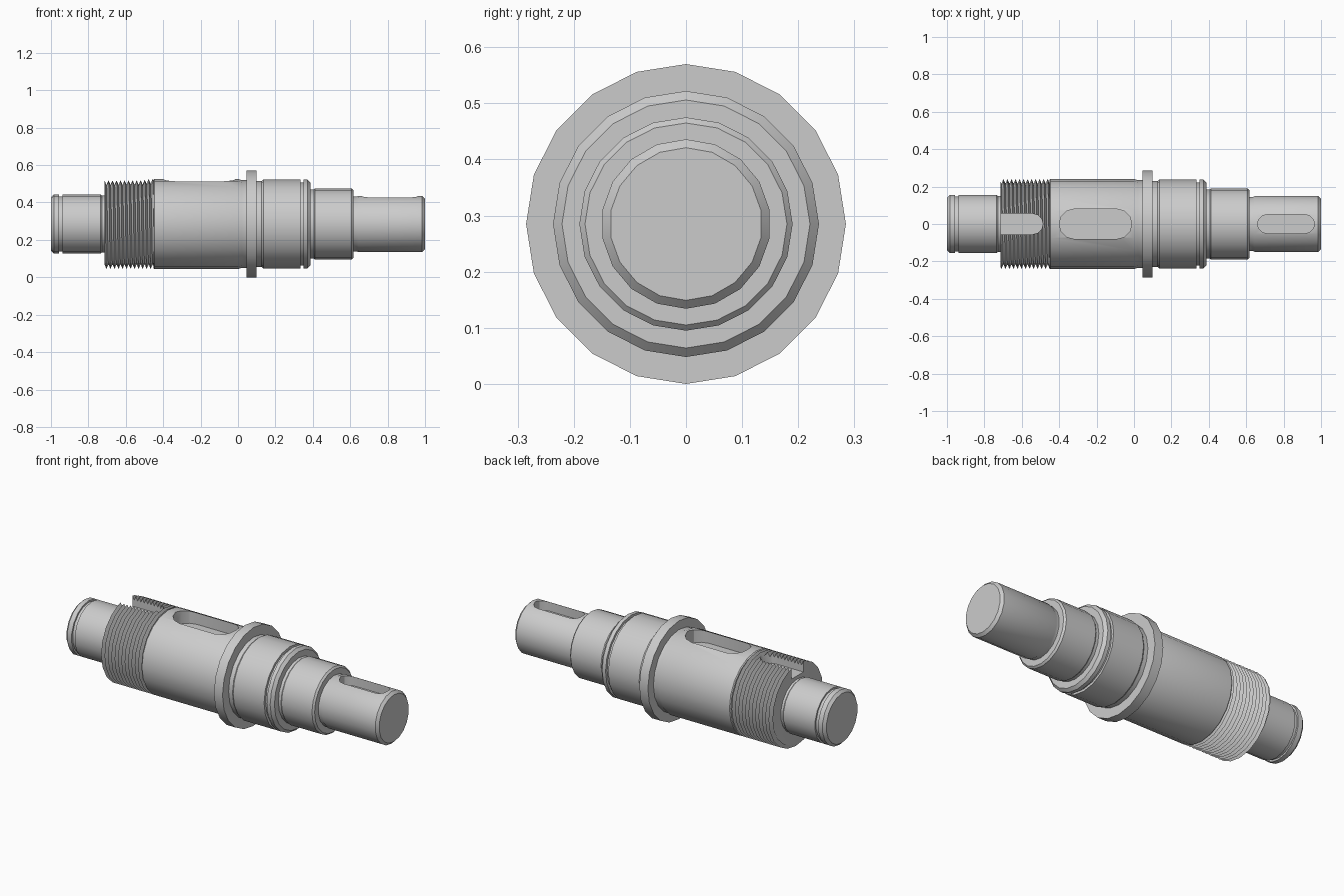
import bpy, bmesh, math
from mathutils import Vector

if "Cube" in bpy.data.objects:
    bpy.data.objects.remove(bpy.data.objects["Cube"])

AXIS_Z = 0.285  # height of the shaft centreline


def finish(bm, name):
    bmesh.ops.recalc_face_normals(bm, faces=bm.faces[:])
    me = bpy.data.meshes.new(name)
    bm.to_mesh(me)
    bm.free()
    ob = bpy.data.objects.new(name, me)
    bpy.context.collection.objects.link(ob)
    return ob


def select(ob):
    bpy.ops.object.select_all(action='DESELECT')
    ob.select_set(True)
    bpy.context.view_layer.objects.active = ob


def ring_point(x, r, a):
    return (x, r * math.cos(a), AXIS_Z + r * math.sin(a))


def turned(name, profile, sides):
    """Solid of revolution about the shaft axis from (x, radius) pairs."""
    bm = bmesh.new()
    rings = [[bm.verts.new(ring_point(x, r, math.pi / 2 + math.tau * j / sides))
              for j in range(sides)] for x, r in profile]
    for a, b in zip(rings, rings[1:]):
        for j in range(sides):
            k = (j + 1) % sides
            bm.faces.new((a[j], a[k], b[k], b[j]))
    bm.faces.new(rings[0])
    bm.faces.new(rings[-1])
    return finish(bm, name)


def helical_thread(name, x0, x1, crest, root, pitch, sides):
    """Sheared crest/root grid wrapped as a helix, trimmed flat at both ends."""
    bm = bmesh.new()
    rows = int((x1 - x0) / pitch * 2) + 10
    start = x0 - 2 * pitch
    grid = [[bm.verts.new(ring_point(start + (k / 2 + j / sides) * pitch,
                                     root if k % 2 else crest,
                                     math.pi / 2 + math.tau * j / sides))
             for j in range(sides)] for k in range(rows)]
    for k in range(rows - 3):
        for j in range(sides):
            if j < sides - 1:
                n0, n1 = grid[k][j + 1], grid[k + 1][j + 1]
            else:
                n0, n1 = grid[k + 2][0], grid[k + 3][0]
            bm.faces.new((grid[k][j], n0, n1, grid[k + 1][j]))
    for x, d in ((x0, -1), (x1, 1)):
        bmesh.ops.bisect_plane(bm, geom=bm.verts[:] + bm.edges[:] + bm.faces[:],
                               plane_co=(x, 0, 0), plane_no=(d, 0, 0), clear_outer=True)
    loose = [v for v in bm.verts if not v.link_faces]
    bmesh.ops.delete(bm, geom=loose, context='VERTS')
    bmesh.ops.holes_fill(bm, edges=[e for e in bm.edges if e.is_boundary], sides=0)
    return finish(bm, name)


def cut_keyway(ob, xa, xb, half, floor, steps=6):
    """Cut a round-ended slot into the top of a part."""
    bm = bmesh.new()
    pts = []
    for cx, a0 in ((xb - half, -math.pi / 2), (xa + half, math.pi / 2)):
        for i in range(steps + 1):
            a = a0 + math.pi * i / steps
            pts.append((cx + half * math.cos(a), half * math.sin(a), floor))
    f = bm.faces.new([bm.verts.new(p) for p in pts])
    ext = bmesh.ops.extrude_face_region(bm, geom=[f], use_keep_orig=True)
    top = [g for g in ext['geom'] if isinstance(g, bmesh.types.BMVert)]
    bmesh.ops.translate(bm, verts=top, vec=Vector((0, 0, 0.3)))
    cutter = finish(bm, "keyway_cutter")
    cutter.hide_render = True
    select(ob)
    mod = ob.modifiers.new("keyway", 'BOOLEAN')
    mod.operation = 'DIFFERENCE'
    mod.solver = 'EXACT'
    mod.object = cutter
    bpy.ops.object.modifier_apply(modifier=mod.name)
    bpy.data.objects.remove(cutter, do_unlink=True)


# Rear journal with retaining ring groove
journal = turned("rear_journal", [
    (-1, 0.143), (-0.985, 0.158), (-0.957, 0.158), (-0.957, 0.148),
    (-0.937, 0.148), (-0.937, 0.158), (-0.735, 0.158), (-0.728, 0.152),
    (-0.713, 0.152)], 18)

# Threaded section with open-ended keyway
thread = helical_thread("threaded_section", -0.714, -0.45, 0.241, 0.215, 0.0215, 20)
cut_keyway(thread, -0.9, -0.487, 0.055, 0.455)

# Main body with keyway
body = turned("main_body", [
    (-0.452, 0.236), (-0.447, 0.241), (0.0, 0.241), (0.02, 0.234), (0.05, 0.234)], 20)
cut_keyway(body, -0.4, -0.012, 0.08, 0.445)

# Collar flange
collar = turned("collar", [(0.045, 0.285), (0.1, 0.285)], 20)

# Bearing seat with groove
seat = turned("bearing_seat", [
    (0.1, 0.229), (0.125, 0.229), (0.135, 0.237), (0.333, 0.237), (0.333, 0.222),
    (0.35, 0.222), (0.35, 0.237), (0.372, 0.237), (0.388, 0.221)], 20)

# Intermediate step
step = turned("seal_step", [
    (0.388, 0.185), (0.405, 0.185), (0.412, 0.19), (0.607, 0.19), (0.617, 0.18)], 20)

# Output end with keyway
output = turned("output_end", [
    (0.617, 0.146), (0.635, 0.146), (0.645, 0.151), (0.985, 0.151), (1, 0.136)], 18)
cut_keyway(output, 0.66, 0.965, 0.05, 0.375)

for part in (journal, thread, body, collar, seat, step, output):
    select(part)
    bpy.ops.object.shade_smooth_by_angle(angle=math.radians(30))
